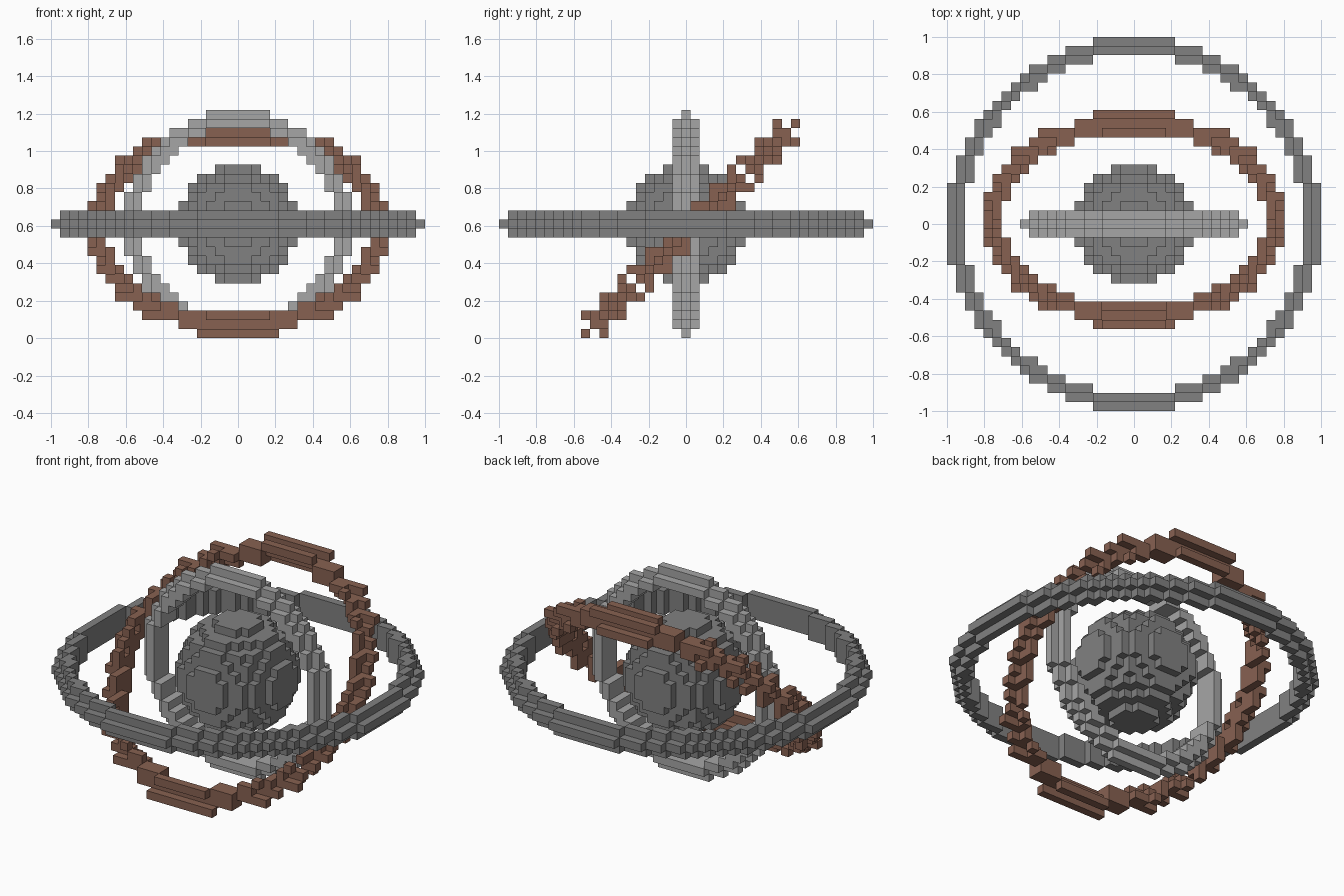
import bpy
import bmesh
from math import ceil, floor, sqrt
from mathutils import Vector

old_cube = bpy.data.objects.get("Cube")
if old_cube:
    bpy.data.objects.remove(old_cube, do_unlink=True)

CELL = 2 / 41                        # edge length of one block
CENTRE = Vector((0, 0, 12.5 * CELL))  # middle of the core


def make_material(name, rgb):
    mat = bpy.data.materials.new(name)
    mat.use_nodes = True
    mat.diffuse_color = (*rgb, 1)
    bsdf = mat.node_tree.nodes["Principled BSDF"]
    bsdf.inputs["Base Color"].default_value = (*rgb, 1)
    return mat


def build_blocks(name, cells, mat):
    """Make one object from unit blocks, keeping only the outside faces."""
    bm = bmesh.new()
    corners = {}

    def corner(point):
        key = tuple(round(2 * c) for c in point)
        if key not in corners:
            corners[key] = bm.verts.new(point * CELL + CENTRE)
        return corners[key]

    for cell in cells:
        middle = Vector(cell)
        for axis in range(3):
            for sign in (-1, 1):
                normal = Vector((0, 0, 0))
                normal[axis] = sign
                if tuple(int(c) for c in middle + normal) in cells:
                    continue
                side = Vector((0, 0, 0))
                side[(axis + 1) % 3] = 1
                up = normal.cross(side)
                face_mid = middle + normal / 2
                bm.faces.new([corner(face_mid + (side * a + up * b) / 2)
                              for a, b in ((-1, -1), (1, -1), (1, 1), (-1, 1))])
    mesh = bpy.data.meshes.new(name)
    bm.to_mesh(mesh)
    bm.free()
    mesh.materials.append(mat)
    obj = bpy.data.objects.new(name, mesh)
    bpy.context.collection.objects.link(obj)


def ring_cells(radius):
    """Flat ring three blocks thick, with a one-block ridge round the outside."""
    span = range(-radius, radius + 1)
    return [(u, v, w) for u in span for v in span for w in (-1, 0, 1)
            if radius - 1.5 < sqrt(u * u + v * v) <= radius + 0.5 - abs(w)]


grey = make_material("mid grey", (0.22, 0.22, 0.22))
light_grey = make_material("light grey", (0.38, 0.38, 0.38))
brown = make_material("brown", (0.245, 0.12, 0.083))

# Round core
span = range(-6, 7)
core = {(x, y, z) for x in span for y in span for z in span
        if x * x + y * y + z * z <= 6.5 ** 2}
build_blocks("core", core, grey)

# Level outer ring
build_blocks("outer_ring", set(ring_cells(20)), grey)

# Upright inner ring
build_blocks("inner_ring", {(u, w, v) for u, v, w in ring_cells(12)}, light_grey)

# Middle ring, tilted by 45 degrees and snapped to the block grid
HALF = sqrt(0.5)
tilted = {(u, ceil((v - w) * HALF), floor((v + w) * HALF))
          for u, v, w in ring_cells(16)}
build_blocks("tilted_ring", tilted, brown)
